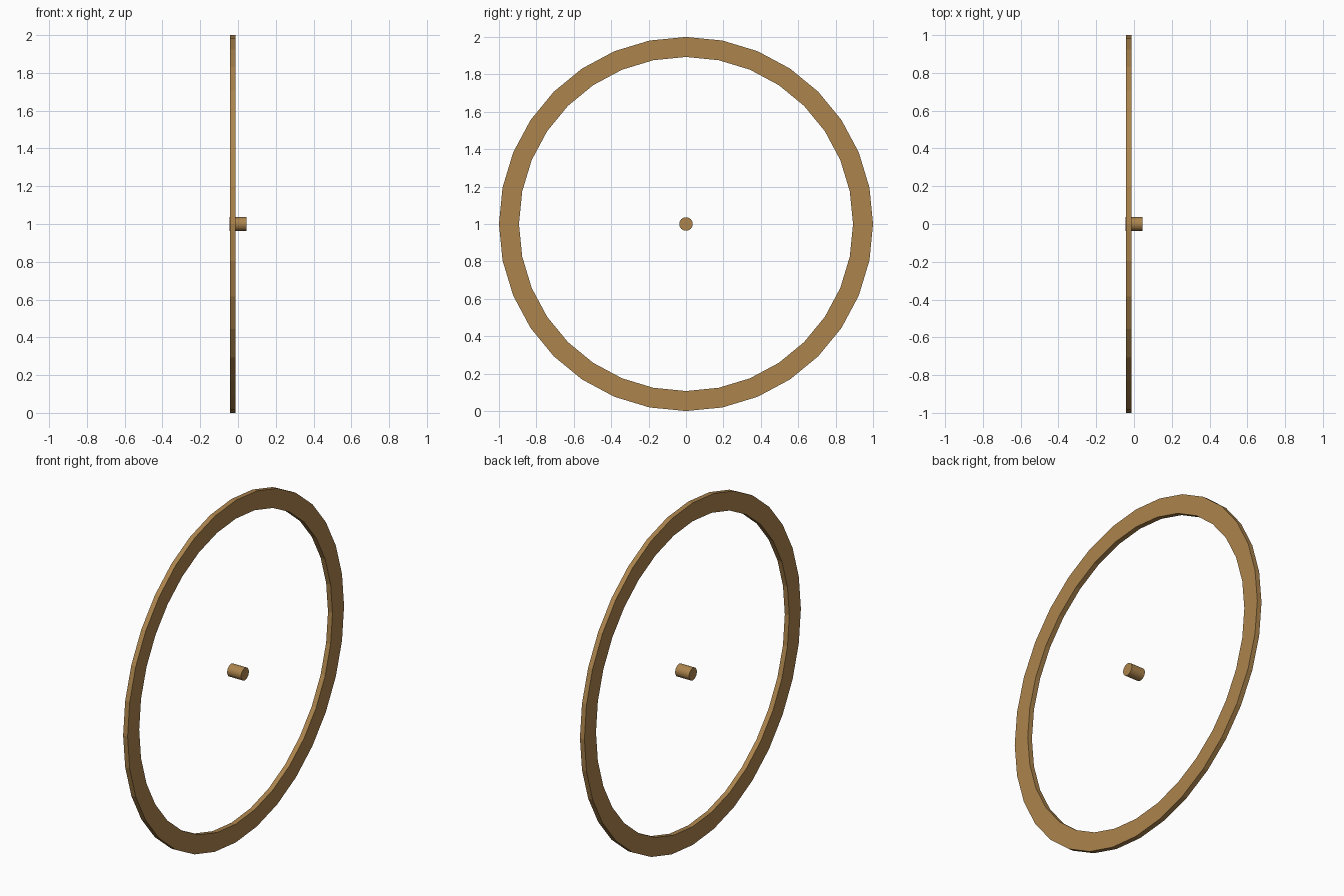
import bpy, bmesh, math

if "Cube" in bpy.data.objects:
    bpy.data.objects.remove(bpy.data.objects["Cube"])

SIDES = 32
CENTRE_Z = 1.0

wood = bpy.data.materials.new("warm wood brown")
wood.diffuse_color = (0.413, 0.231, 0.074, 1.0)
wood.use_nodes = True
wood.node_tree.nodes["Principled BSDF"].inputs["Base Color"].default_value = wood.diffuse_color


def lathe_x(name, profile, sides):
    """Spin a closed (x, radius) profile around the horizontal wheel axis."""
    bm = bmesh.new()
    rings = []
    for i in range(sides):
        a = 2 * math.pi * i / sides
        rings.append([bm.verts.new((x, r * math.sin(a), CENTRE_Z + r * math.cos(a)))
                      for x, r in profile])
    n = len(profile)
    for i in range(sides):
        a, b = rings[i], rings[(i + 1) % sides]
        for j in range(n):
            k = (j + 1) % n
            bm.faces.new((a[j], a[k], b[k], b[j]))
    # merge points lying on the axis
    bmesh.ops.remove_doubles(bm, verts=bm.verts, dist=1e-5)
    bmesh.ops.dissolve_degenerate(bm, edges=bm.edges, dist=1e-6)
    bmesh.ops.recalc_face_normals(bm, faces=bm.faces)
    mesh = bpy.data.meshes.new(name)
    bm.to_mesh(mesh)
    bm.free()
    mesh.materials.append(wood)
    obj = bpy.data.objects.new(name, mesh)
    bpy.context.collection.objects.link(obj)
    return obj


# flat outer rim
lathe_x("rim", [(-0.043, 0.893), (-0.043, 1.0), (-0.014, 1.0), (-0.014, 0.893)], SIDES)


# small axle pin floating at the centre
def axle_pin(radius, half_length):
    bm = bmesh.new()
    bmesh.ops.create_cone(bm, cap_ends=True, segments=SIDES, radius1=radius,
                          radius2=radius, depth=2 * half_length)
    mesh = bpy.data.meshes.new("axle_pin")
    bm.to_mesh(mesh)
    bm.free()
    mesh.materials.append(wood)
    obj = bpy.data.objects.new("axle_pin", mesh)
    obj.rotation_euler = (0, math.pi / 2, 0)
    obj.location = (0, 0, CENTRE_Z)
    bpy.context.collection.objects.link(obj)


axle_pin(0.036, 0.045)
